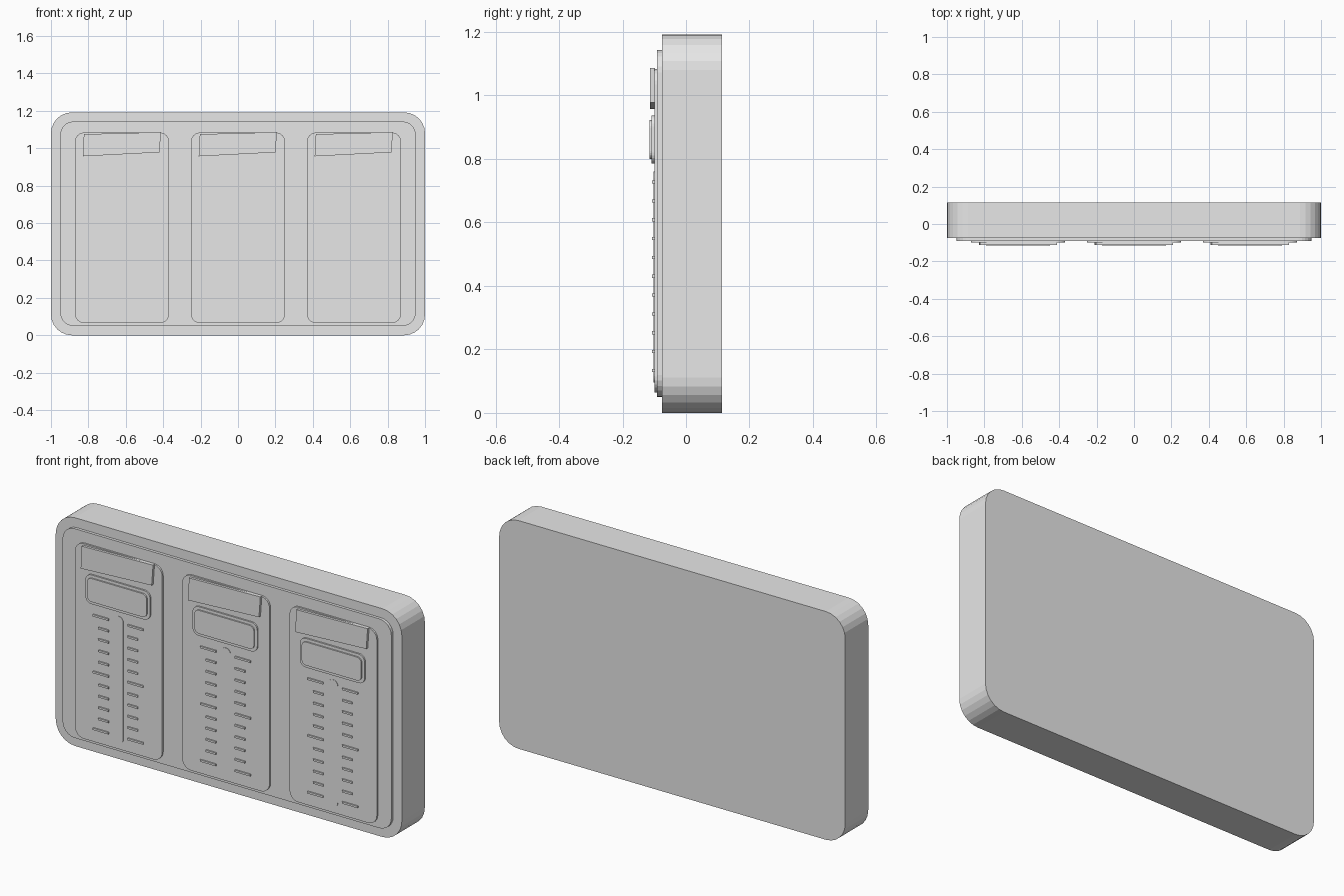
import bpy, bmesh, math

if "Cube" in bpy.data.objects:
    bpy.data.objects.remove(bpy.data.objects["Cube"])

grey = bpy.data.materials.new("light_grey")
grey.diffuse_color = (0.8, 0.8, 0.8, 1)
grey.use_nodes = True
grey.node_tree.nodes["Principled BSDF"].inputs["Base Color"].default_value = grey.diffuse_color


def finish(name, bm):
    bmesh.ops.recalc_face_normals(bm, faces=bm.faces)
    mesh = bpy.data.meshes.new(name)
    bm.to_mesh(mesh)
    bm.free()
    mesh.materials.append(grey)
    obj = bpy.data.objects.new(name, mesh)
    bpy.context.collection.objects.link(obj)
    return obj


def prism(bm, outline, y_front, y_back):
    """Extrude an (x, z) outline from y_front to y_back."""
    face = bm.faces.new([bm.verts.new((x, y_front, z)) for x, z in outline])
    ext = bmesh.ops.extrude_face_region(bm, geom=[face], use_keep_orig=True)
    verts = [g for g in ext["geom"] if isinstance(g, bmesh.types.BMVert)]
    bmesh.ops.translate(bm, verts=verts, vec=(0, y_back - y_front, 0))


def rounded(x0, x1, z0, z1, r, seg=6):
    """Rounded rectangle outline."""
    pts = []
    corners = [(x1 - r, z1 - r), (x0 + r, z1 - r), (x0 + r, z0 + r), (x1 - r, z0 + r)]
    for i, (cx, cz) in enumerate(corners):
        for k in range(seg + 1):
            a = math.pi / 2 * (i + k / seg)
            pts.append((cx + r * math.cos(a), cz + r * math.sin(a)))
    return pts


def plate(name, x0, x1, z0, z1, r, y_front, y_back):
    bm = bmesh.new()
    prism(bm, rounded(x0, x1, z0, z1, r), y_front, y_back)
    return finish(name, bm)


# Main slab and raised face panel
plate("body", -1, 1, 0, 1.192, 0.112, -0.076, 0.114)
plate("face_panel", -0.95, 0.95, 0.05, 1.143, 0.07, -0.091, -0.074)

# Three identical slider channels
for n, cx in enumerate((-0.62, 0, 0.62), 1):
    plate(f"channel_plate_{n}", cx - 0.252, cx + 0.252, 0.065, 1.084, 0.05, -0.1, -0.089)
    plate(f"slider_slot_{n}", cx - 0.028, cx + 0.028, 0.095, 0.76, 0.0279, -0.102, -0.098)

    # Slider knob with a stepped cap
    plate(f"knob_base_{n}", cx - 0.187, cx + 0.187, 0.785, 0.937, 0.035, -0.108, -0.098)
    plate(f"knob_cap_{n}", cx - 0.172, cx + 0.172, 0.8, 0.922, 0.025, -0.115, -0.106)

    # Crooked label strip
    bm = bmesh.new()
    prism(bm, [(cx - 0.21, 0.957), (cx + 0.2, 0.978), (cx + 0.208, 1.086), (cx - 0.204, 1.075)],
          -0.113, -0.098)
    finish(f"label_strip_{n}", bm)

    # Scale ticks on both sides, longer at the ends and the middle
    bm = bmesh.new()
    for i in range(11):
        z = 0.134 + i * 0.0593
        outer = 0.145 if i % 5 == 0 else 0.113
        for s in (-1, 1):
            a, b = sorted((s * 0.055, s * outer))
            prism(bm, [(cx + a, z - 0.005), (cx + b, z - 0.005),
                       (cx + b, z + 0.005), (cx + a, z + 0.005)], -0.107, -0.098)
    finish(f"scale_ticks_{n}", bm)
